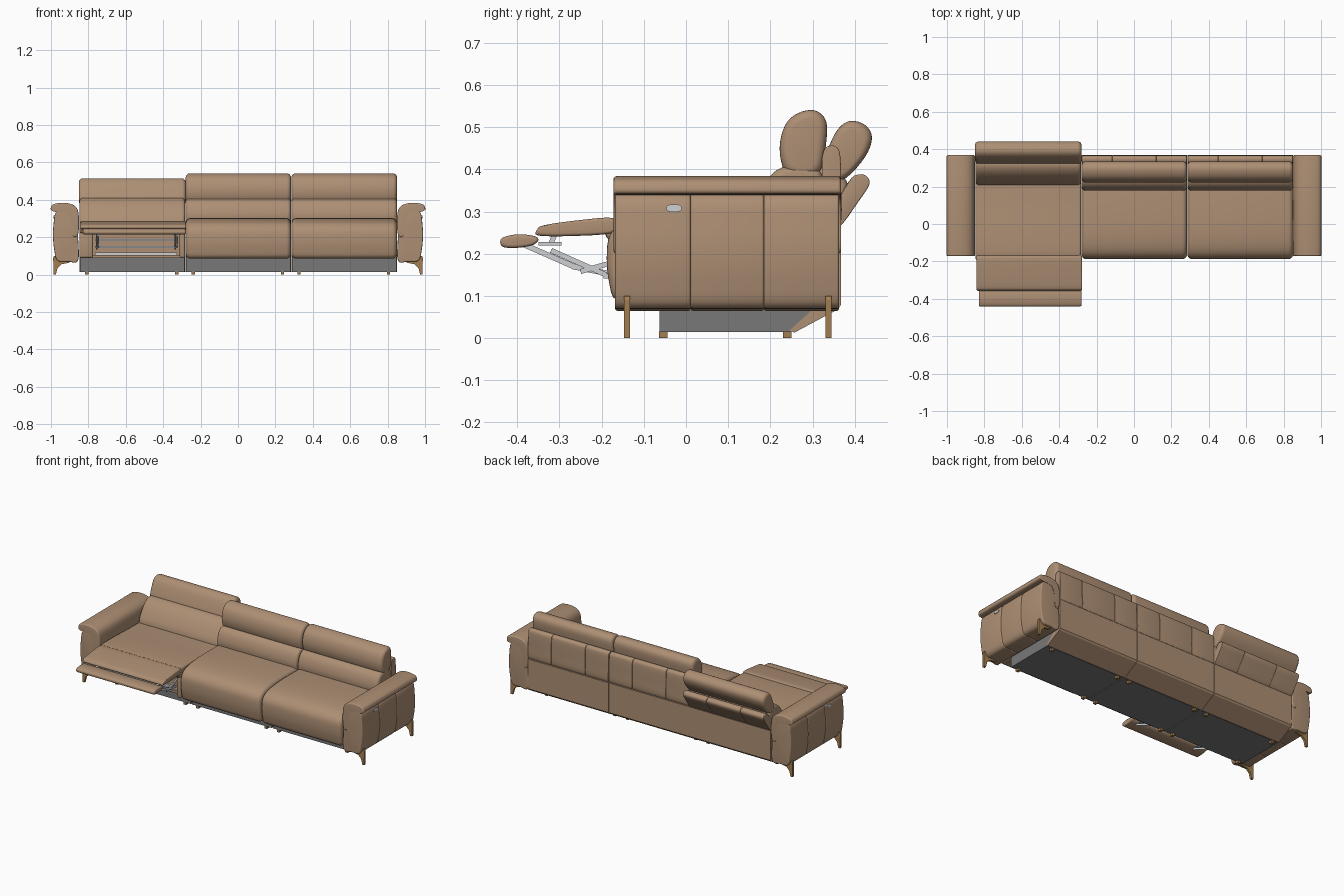
import bpy, bmesh, math
from mathutils import Vector

if "Cube" in bpy.data.objects:
    bpy.data.objects.remove(bpy.data.objects["Cube"])


def material(name, rgb):
    m = bpy.data.materials.new(name)
    m.diffuse_color = (*rgb, 1)
    m.use_nodes = True
    m.node_tree.nodes["Principled BSDF"].inputs["Base Color"].default_value = m.diffuse_color
    return m


LEATHER = material("tan leather", (0.42, 0.275, 0.175))
GREY = material("grey base cloth", (0.19, 0.19, 0.195))
WOOD = material("warm wood", (0.36, 0.21, 0.08))
METAL = material("light metal", (0.62, 0.63, 0.64))


def rounded(pts, n=4):
    """Closed smooth curve through the points."""
    out = []
    for i in range(len(pts)):
        p0, p1, p2, p3 = (Vector(pts[(i + k) % len(pts)]) for k in (-1, 0, 1, 2))
        for s in range(n):
            t = s / n
            out.append(0.5 * (2 * p1 + (p2 - p0) * t + (2 * p0 - 5 * p1 + 4 * p2 - p3) * t * t
                              + (3 * p1 - p0 - 3 * p2 + p3) * t ** 3))
    return out


def loft(name, pts, axis, a, b, mat, r=0.0, smooth=True, flip=1):
    """Sweep a profile along x (profile is y,z) or y (profile is x,z), with rounded ends."""
    prof = rounded(pts) if smooth else [Vector(p) for p in pts]
    us, vs = [p.x for p in prof], [p.y for p in prof]
    cu, cv = (min(us) + max(us)) / 2, (min(vs) + max(vs)) / 2
    w, h = max(us) - min(us), max(vs) - min(vs)
    steps = [(0, 0)]
    if r:
        steps = [(r * (1 - math.cos(q)), r * (1 - math.sin(q)))
                 for q in (i * math.pi / 10 for i in range(6))]
    stations = [(a + d, i) for d, i in steps] + [(b - d, i) for d, i in reversed(steps)]
    bm = bmesh.new()
    rings = []
    for s, inset in stations:
        ring = []
        for p in prof:
            u = cu + (p.x - cu) * (1 - 2 * inset / w)
            v = cv + (p.y - cv) * (1 - 2 * inset / h)
            ring.append(bm.verts.new((s * flip, u, v) if axis == 'x' else (u * flip, s, v)))
        rings.append(ring)
    n = len(prof)
    for r0, r1 in zip(rings, rings[1:]):
        for i in range(n):
            bm.faces.new((r0[i], r0[(i + 1) % n], r1[(i + 1) % n], r1[i]))
    bm.faces.new(rings[0])
    bm.faces.new(rings[-1])
    return finish(name, bm, mat, smooth)


def finish(name, bm, mat, smooth=True):
    bmesh.ops.recalc_face_normals(bm, faces=bm.faces)
    me = bpy.data.meshes.new(name)
    bm.to_mesh(me)
    bm.free()
    me.materials.append(mat)
    ob = bpy.data.objects.new(name, me)
    bpy.context.collection.objects.link(ob)
    if smooth:
        bpy.context.view_layer.objects.active = ob
        ob.select_set(True)
        bpy.ops.object.shade_smooth_by_angle(angle=math.radians(40))
        ob.select_set(False)
    return ob


def box(name, x0, x1, y0, y1, z0, z1, mat, bevel=0.0):
    bm = bmesh.new()
    bmesh.ops.create_cube(bm, size=1)
    for v in bm.verts:
        v.co = ((x0 + x1) / 2 + v.co.x * (x1 - x0), (y0 + y1) / 2 + v.co.y * (y1 - y0),
                (z0 + z1) / 2 + v.co.z * (z1 - z0))
    if bevel:
        bmesh.ops.bevel(bm, geom=bm.edges[:], offset=bevel, segments=3, profile=0.5, affect='EDGES')
    return finish(name, bm, mat, bool(bevel))


def link(name, x, p, q, width, mat):
    """Flat metal bar between two (y, z) points."""
    p, q = Vector(p), Vector(q)
    d = (q - p).normalized()
    s = Vector((-d.y, d.x)) * width / 2
    loft(name, [p + s, q + s, q - s, p - s], 'x', x - 0.004, x + 0.004, mat, smooth=False)


# --- Arms, mirrored left and right ---
arm_body = [(0.855, 0.075), (0.91, 0.07), (0.965, 0.075), (0.982, 0.13), (0.989, 0.2),
            (0.986, 0.27), (0.972, 0.335), (0.91, 0.345), (0.862, 0.33), (0.855, 0.2)]
arm_pad = [(0.995, 0.342), (1.0, 0.36), (0.985, 0.377), (0.93, 0.384), (0.88, 0.372), (0.855, 0.34),
           (0.85, 0.27), (0.855, 0.215), (0.87, 0.2), (0.885, 0.215), (0.888, 0.28),
           (0.905, 0.325), (0.94, 0.338)]
arm_leg = [(0.987, 0), (0.974, 0), (0.965, 0.035), (0.945, 0.055), (0.90, 0.064),
           (0.90, 0.076), (0.972, 0.085), (0.975, 0.1), (0.984, 0.1), (0.988, 0.09)]
for side, s in (("left", -1), ("right", 1)):
    for i, (y0, y1) in enumerate(((-0.168, 0.011), (0.011, 0.185), (0.185, 0.363))):
        loft(f"{side}_arm_panel_{i + 1}", arm_body, 'y', y0, y1, LEATHER, 0.006, flip=s)
    loft(f"{side}_arm_pad", arm_pad, 'y', -0.172, 0.368, LEATHER, 0.008, flip=s)
    for tag, y in (("front", -0.14), ("back", 0.338)):
        loft(f"{side}_{tag}_leg", arm_leg, 'y', y - 0.007, y + 0.007, WOOD, smooth=False, flip=s)
    # recline switch
    loft(f"{side}_switch", [(-0.047, 0.308), (-0.04, 0.316), (-0.017, 0.316), (-0.01, 0.308),
                            (-0.017, 0.3), (-0.04, 0.3)], 'x', 0.979, 0.987, METAL, flip=s)

# --- Base, small feet and lower back for each of three seats ---
seats = [("left", -0.848, -0.283), ("middle", -0.28, 0.283), ("right", 0.286, 0.85)]
lower_back = [(0.362, 0.272), (0.367, 0.265), (0.367, 0.078), (0.36, 0.068), (0.257, 0.013),
              (0.245, 0.018), (0.325, 0.09), (0.325, 0.272)]
upper_back = [(0.33, 0.27), (0.366, 0.27), (0.368, 0.35), (0.366, 0.43), (0.358, 0.452),
              (0.342, 0.456), (0.327, 0.445), (0.322, 0.40)]
recline_back = [(0.335, 0.275), (0.352, 0.262), (0.372, 0.272), (0.405, 0.318), (0.434, 0.362),
                (0.430, 0.382), (0.410, 0.388), (0.385, 0.37)]
base = [(-0.063, 0.015), (0.25, 0.015), (0.335, 0.075), (0.335, 0.10), (-0.063, 0.10)]
for name, x0, x1 in seats:
    loft(f"{name}_base", base, 'x', x0 + 0.002, x1 - 0.002, GREY, smooth=False)
    for x in (x0 + 0.04, x1 - 0.045):
        for y in (-0.054, 0.24):
            box(f"{name}_base_foot", x - 0.009, x + 0.009, y - 0.01, y + 0.01, 0, 0.016, WOOD)
    # stitched back panels
    w = x1 - x0
    cuts = [x0, x0 + 0.29 * w, x0 + 0.71 * w, x1]
    for i in range(3):
        loft(f"{name}_lower_back_{i + 1}", lower_back, 'x', cuts[i], cuts[i + 1], LEATHER,
             smooth=False)
        loft(f"{name}_upper_back_{i + 1}", recline_back if name == "left" else upper_back,
             'x', cuts[i], cuts[i + 1], LEATHER, 0.004)

# --- Upright seats: cushion, backrest, headrest ---
seat = [(-0.10, 0.087), (-0.165, 0.09), (-0.182, 0.13), (-0.188, 0.19), (-0.18, 0.245), (-0.14, 0.28),
        (-0.05, 0.298), (0.1, 0.302), (0.27, 0.295), (0.32, 0.27), (0.325, 0.10), (0.2, 0.087)]
backrest = [(0.2, 0.26), (0.18, 0.30), (0.183, 0.345), (0.205, 0.39), (0.25, 0.41),
            (0.315, 0.40), (0.33, 0.33), (0.325, 0.26)]
headrest = [(0.222, 0.45), (0.235, 0.505), (0.265, 0.533), (0.305, 0.54), (0.332, 0.515),
            (0.332, 0.46), (0.318, 0.395), (0.275, 0.38), (0.235, 0.395)]
for name, x0, x1 in seats[1:]:
    loft(f"{name}_seat_cushion", seat, 'x', x0, x1, LEATHER, 0.025)
    loft(f"{name}_backrest", backrest, 'x', x0, x1, LEATHER, 0.02)
    loft(f"{name}_headrest", headrest, 'x', x0, x1, LEATHER, 0.022)

# --- Reclined left seat ---
_, x0, x1 = seats[0]
loft("recliner_seat", [(-0.185, 0.235), (-0.192, 0.26), (-0.17, 0.281), (-0.05, 0.285), (0.1, 0.28),
                       (0.27, 0.275), (0.32, 0.25), (0.30, 0.22), (0.05, 0.215), (-0.15, 0.22)],
     'x', x0, x1, LEATHER, 0.012)
loft("recliner_backrest", [(0.225, 0.25), (0.21, 0.285), (0.235, 0.34), (0.275, 0.39), (0.32, 0.41),
                           (0.365, 0.39), (0.385, 0.35), (0.35, 0.27)], 'x', x0, x1, LEATHER, 0.02)
loft("recliner_headrest", [(0.32, 0.395), (0.335, 0.445), (0.36, 0.495), (0.39, 0.515), (0.425, 0.505),
                           (0.441, 0.475), (0.425, 0.43), (0.38, 0.38), (0.34, 0.37)],
     'x', x0 - 0.003, x1 + 0.003, LEATHER, 0.022)
loft("footrest_panel", [(-0.35, 0.243), (-0.353, 0.257), (-0.335, 0.268), (-0.25, 0.28), (-0.175, 0.285),
                        (-0.165, 0.265), (-0.18, 0.248), (-0.27, 0.242)],
     'x', -0.842, -0.278, LEATHER, 0.008)
loft("footrest_tip", [(-0.44, 0.224), (-0.435, 0.238), (-0.40, 0.246), (-0.36, 0.242), (-0.35, 0.232),
                      (-0.365, 0.22), (-0.40, 0.214), (-0.43, 0.215)],
     'x', -0.83, -0.28, LEATHER, 0.008)
# open front below the footrest
box("recliner_left_side", x0, -0.775, -0.17, 0.33, 0.09, 0.235, LEATHER, 0.01)
box("recliner_right_side", -0.312, x1, -0.17, 0.33, 0.09, 0.235, LEATHER, 0.01)
box("recliner_inner_panel", -0.78, -0.31, -0.09, -0.07, 0.09, 0.235, LEATHER)
box("recliner_front_rail", -0.78, -0.31, -0.12, -0.08, 0.088, 0.105, LEATHER)
# footrest mechanism
for x in (-0.755, -0.335):
    link("footrest_long_link", x, (-0.385, 0.222), (-0.26, 0.167), 0.013, METAL)
    link("footrest_lower_link", x, (-0.27, 0.17), (-0.12, 0.14), 0.013, METAL)
    link("footrest_cross_link", x + 0.009, (-0.32, 0.208), (-0.19, 0.15), 0.012, METAL)
    link("footrest_rear_link", x + 0.009, (-0.25, 0.158), (-0.10, 0.20), 0.012, METAL)
    box("footrest_bracket", x - 0.012, x + 0.012, -0.35, -0.295, 0.219, 0.228, METAL)
    link("footrest_upright", x, (-0.32, 0.225), (-0.31, 0.248), 0.012, METAL)
for y, z in ((-0.19, 0.147), (-0.10, 0.112), (-0.10, 0.185)):
    box("mechanism_crossbar", -0.765, -0.325, y - 0.006, y + 0.006, z - 0.006, z + 0.006, METAL)
